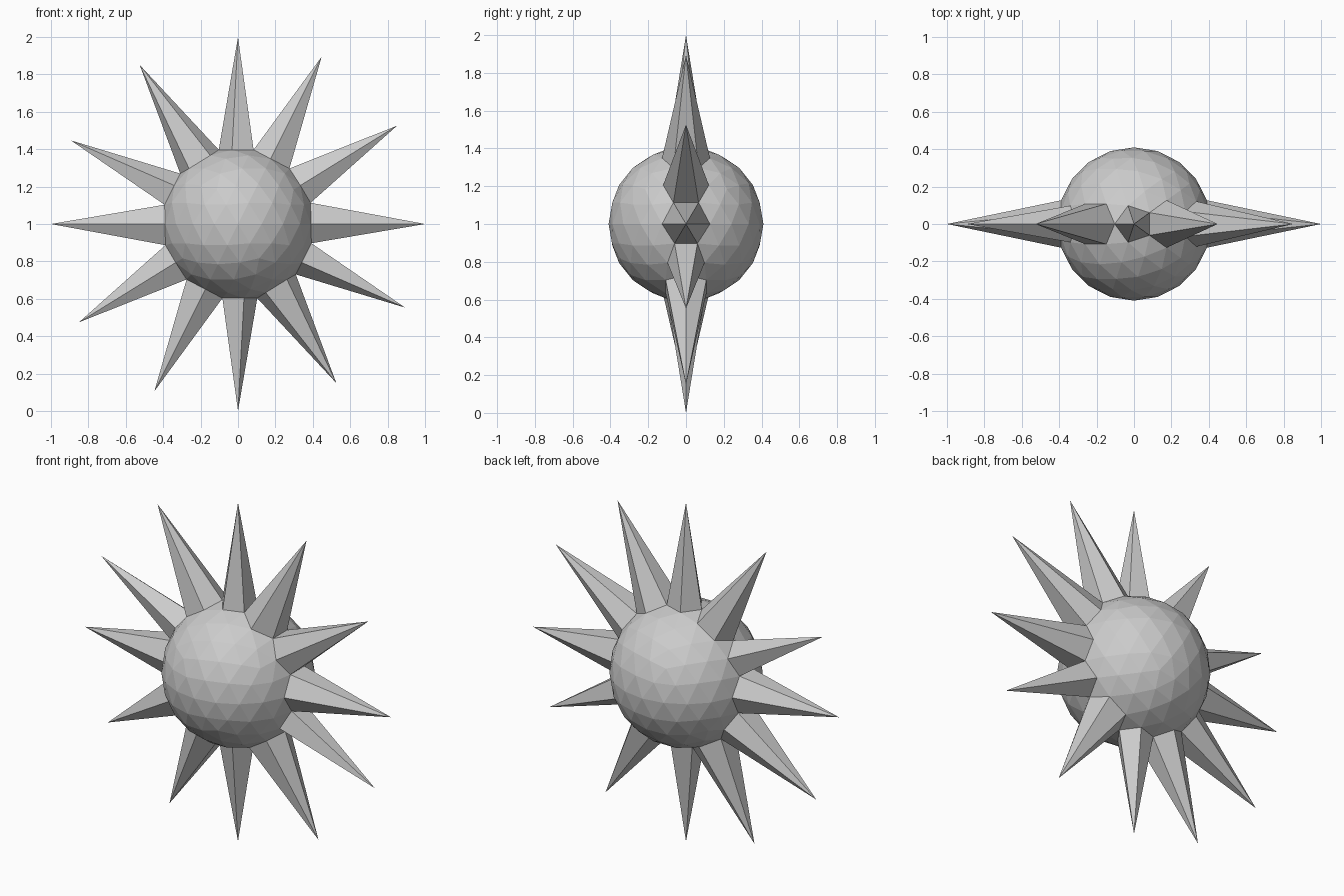
import bpy, bmesh
from math import radians, sin, cos, pi
from mathutils import Vector, Matrix

if "Cube" in bpy.data.objects:
    bpy.data.objects.remove(bpy.data.objects["Cube"])

BODY_R = 0.41   # ball radius
TIP_R = 1.0     # spike tip distance from the centre

# Faceted ball
bm = bmesh.new()
bmesh.ops.create_icosphere(bm, subdivisions=3, radius=BODY_R)
bmesh.ops.rotate(bm, verts=bm.verts, cent=(0, 0, 0), matrix=Matrix.Rotation(pi, 3, 'Z'))

# Ring of twelve spikes: vertices on the y = 0 circle pulled outwards
half = [0, 26.57, 58.28, 90, 116.57, 148.28]
directions = []
for a in half + [h + 180 for h in half]:
    t = radians(a)
    directions.append(Vector((sin(t), 0, cos(t))))
tips = [min(bm.verts, key=lambda v: (v.co - d * BODY_R).length) for d in directions]
for v, d in zip(tips, directions):
    v.co = d * TIP_R

# Raise so the lowest tip touches the ground
bmesh.ops.translate(bm, verts=bm.verts, vec=(0, 0, TIP_R))

mesh = bpy.data.meshes.new("spiked_ball")
bm.to_mesh(mesh)
bm.free()
obj = bpy.data.objects.new("spiked_ball", mesh)
bpy.context.collection.objects.link(obj)
